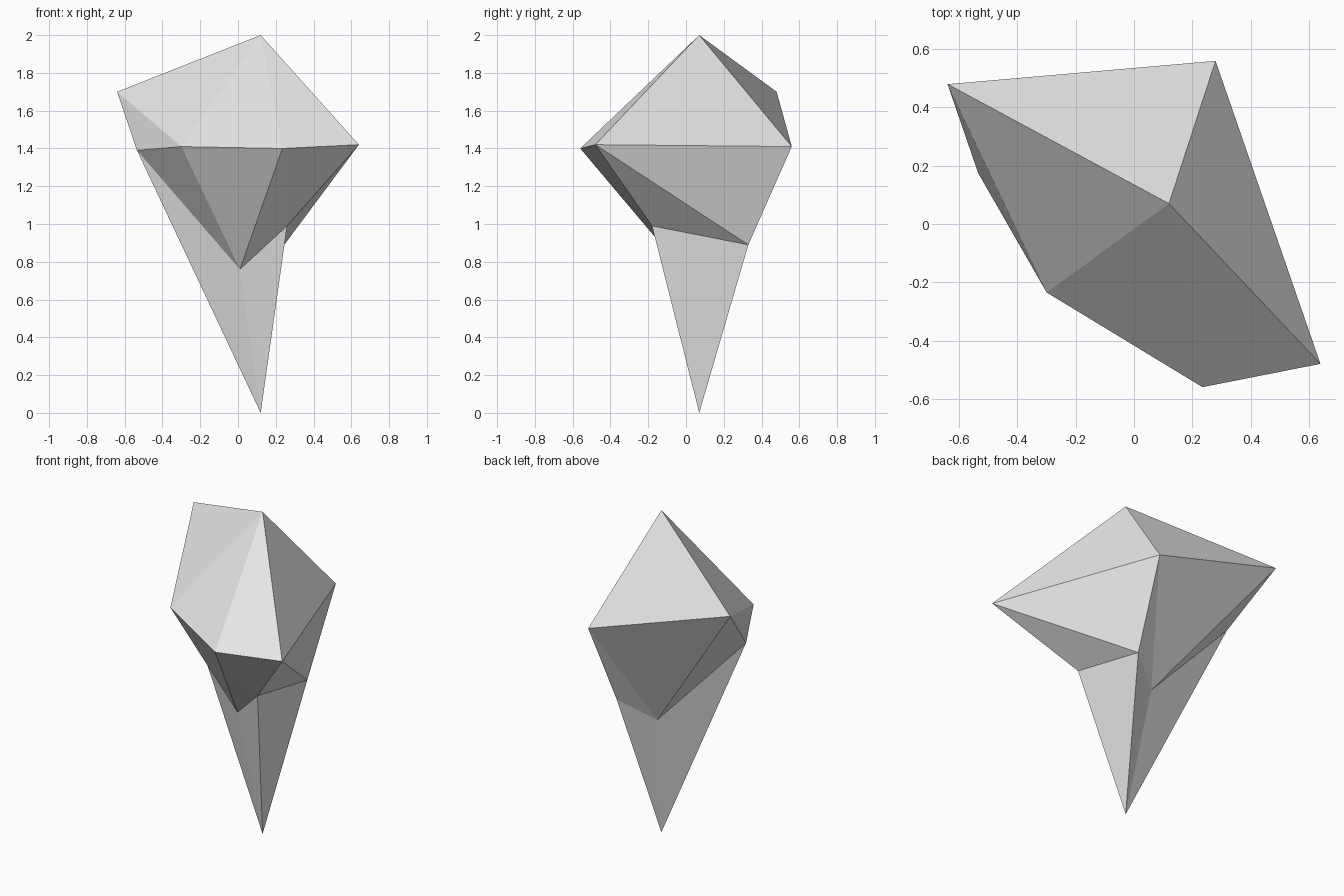
import bpy
import bmesh

# Remove the default cube only
default_cube = bpy.data.objects.get("Cube")
if default_cube:
    bpy.data.objects.remove(default_cube, do_unlink=True)


def make_material(name, colour):
    material = bpy.data.materials.new(name)
    material.use_nodes = True
    material.diffuse_color = colour
    material.node_tree.nodes["Principled BSDF"].inputs["Base Color"].default_value = colour
    return material


# Crystal rock: a distorted twenty-sided solid made of two tips and two rings of five
top_tip = (0.12, 0.07, 2.0)
bottom_tip = (0.12, 0.07, 0.0)
upper_ring = [(0.28, 0.56, 1.41), (-0.64, 0.48, 1.70), (-0.30, -0.235, 1.41),
              (0.235, -0.56, 1.40), (0.64, -0.48, 1.42)]
# Each lower corner sits between an upper corner and the next one
lower_ring = [(0.05, 0.21, 0.77), (-0.535, 0.175, 1.39), (0.01, -0.02, 0.76),
              (0.26, -0.18, 0.99), (0.245, 0.33, 0.89)]

bm = bmesh.new()
top = bm.verts.new(top_tip)
bottom = bm.verts.new(bottom_tip)
upper = [bm.verts.new(point) for point in upper_ring]
lower = [bm.verts.new(point) for point in lower_ring]

# Crown cap, zigzag belt and tapering root
count = len(upper)
for i in range(count):
    following = (i + 1) % count
    bm.faces.new((top, upper[i], upper[following]))
    bm.faces.new((upper[i], lower[i], upper[following]))
    bm.faces.new((lower[i], lower[following], upper[following]))
    bm.faces.new((bottom, lower[following], lower[i]))
bmesh.ops.recalc_face_normals(bm, faces=bm.faces[:])

mesh = bpy.data.meshes.new("rock_shard")
bm.to_mesh(mesh)
bm.free()
mesh.materials.append(make_material("light grey stone", (0.8, 0.8, 0.8, 1.0)))

rock = bpy.data.objects.new("rock_shard", mesh)
bpy.context.collection.objects.link(rock)
